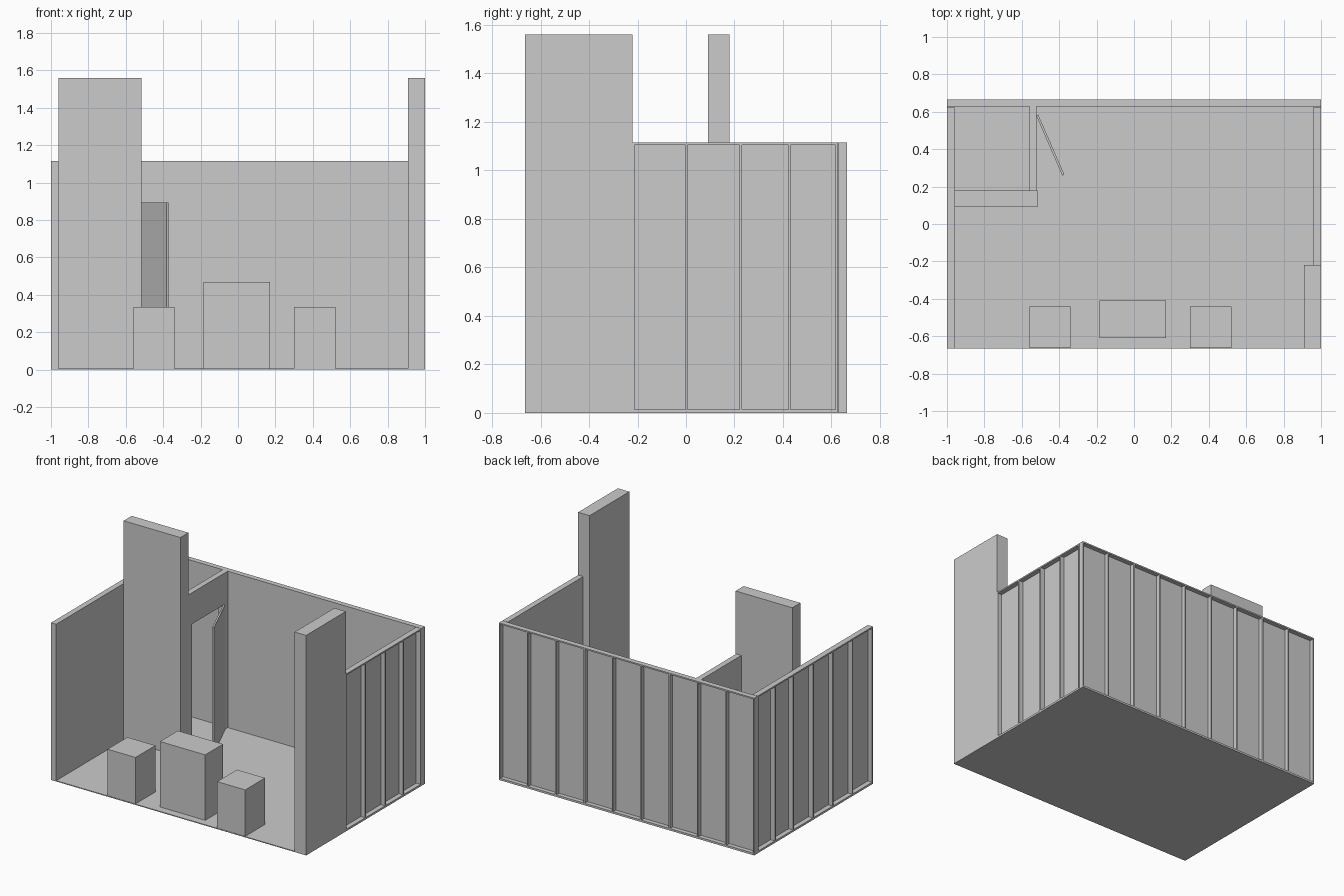
import bpy, bmesh, math
from mathutils import Vector

if "Cube" in bpy.data.objects:
    bpy.data.objects.remove(bpy.data.objects["Cube"])

WALL_H, TALL_H, FLOOR = 1.115, 1.56, 0.006
X, Y, T = 1.0, 0.665, 0.04          # half width, half depth, wall thickness


def add_box(bm, x0, x1, y0, y1, z0, z1):
    verts = bmesh.ops.create_cube(bm, size=1)["verts"]
    for v in verts:
        v.co = Vector(((x0 + x1) / 2 + v.co.x * (x1 - x0),
                       (y0 + y1) / 2 + v.co.y * (y1 - y0),
                       (z0 + z1) / 2 + v.co.z * (z1 - z0)))


def make(name, boxes):
    bm = bmesh.new()
    for b in boxes:
        add_box(bm, *b)
    mesh = bpy.data.meshes.new(name)
    bm.to_mesh(mesh)
    bm.free()
    ob = bpy.data.objects.new(name, mesh)
    bpy.context.collection.objects.link(ob)
    return ob


def framed_wall(name, start, end, inner, outer, divisions, along_x, end_post):
    """Thin inner skin with rails and posts showing on the outer side."""
    skin = inner + math.copysign(0.006, outer - inner)
    a, b = sorted((skin, outer))
    s0, s1 = sorted((inner, skin))
    parts = [(start, end, s0, s1, FLOOR, WALL_H),
             (start, end, a, b, FLOOR, 0.014),
             (start, end, a, b, WALL_H - 0.01, WALL_H),
             (start, start + 0.008, a, b, 0.014, WALL_H - 0.01),
             (end - end_post, end, a, b, 0.014, WALL_H - 0.01)]
    parts += [(d - 0.005, d + 0.005, a, b, 0.014, WALL_H - 0.01) for d in divisions]
    if not along_x:
        parts = [(p[2], p[3], p[0], p[1], p[4], p[5]) for p in parts]
    return make(name, parts)


# Floor
make("floor", [(-X, X, -Y, Y, 0, FLOOR)])

# Outer panel walls
side_posts = [-0.44, -0.22, 0.002, 0.225, 0.427]
framed_wall("back_wall", -X, X, Y - T + 0.003, Y,
            [-X + 2 * X * i / 9 for i in range(1, 9)], True, 0.008)
framed_wall("left_wall", -Y, Y - T, -X + T, -X, side_posts, False, 0.008)
framed_wall("right_wall", -0.22, Y - T, X - T, X, side_posts[2:], False, 0.008)

# Tall display panels
make("tall_left_panel", [(-X + T, -0.515, 0.09, 0.18, FLOOR, TALL_H)])
make("tall_right_panel", [(0.91, X, -Y, -0.22, FLOOR, TALL_H)])

# Storage room partition with doorway
px0, px1 = -0.56, -0.52
make("storage_partition", [(px0, px1, 0.18, 0.23, FLOOR, WALL_H),
                           (px0, px1, 0.58, 0.63, FLOOR, WALL_H),
                           (px0, px1, 0.23, 0.58, 0.893, WALL_H)])

# Open door leaf, hinged at the back of the doorway
door = make("storage_door", [(0, 0.012, -0.35, 0, 0, 0.887)])
door.location = (-0.523, 0.58, FLOOR)
door.rotation_euler.z = math.radians(23.5)

# Podiums and central counter
for side, x in (("left", -0.56), ("right", 0.30)):
    make(side + "_podium", [(x, x + 0.22, -0.662, -0.44, FLOOR, 0.335)])
make("centre_counter", [(-0.185, 0.17, -0.61, -0.41, FLOOR, 0.47)])
